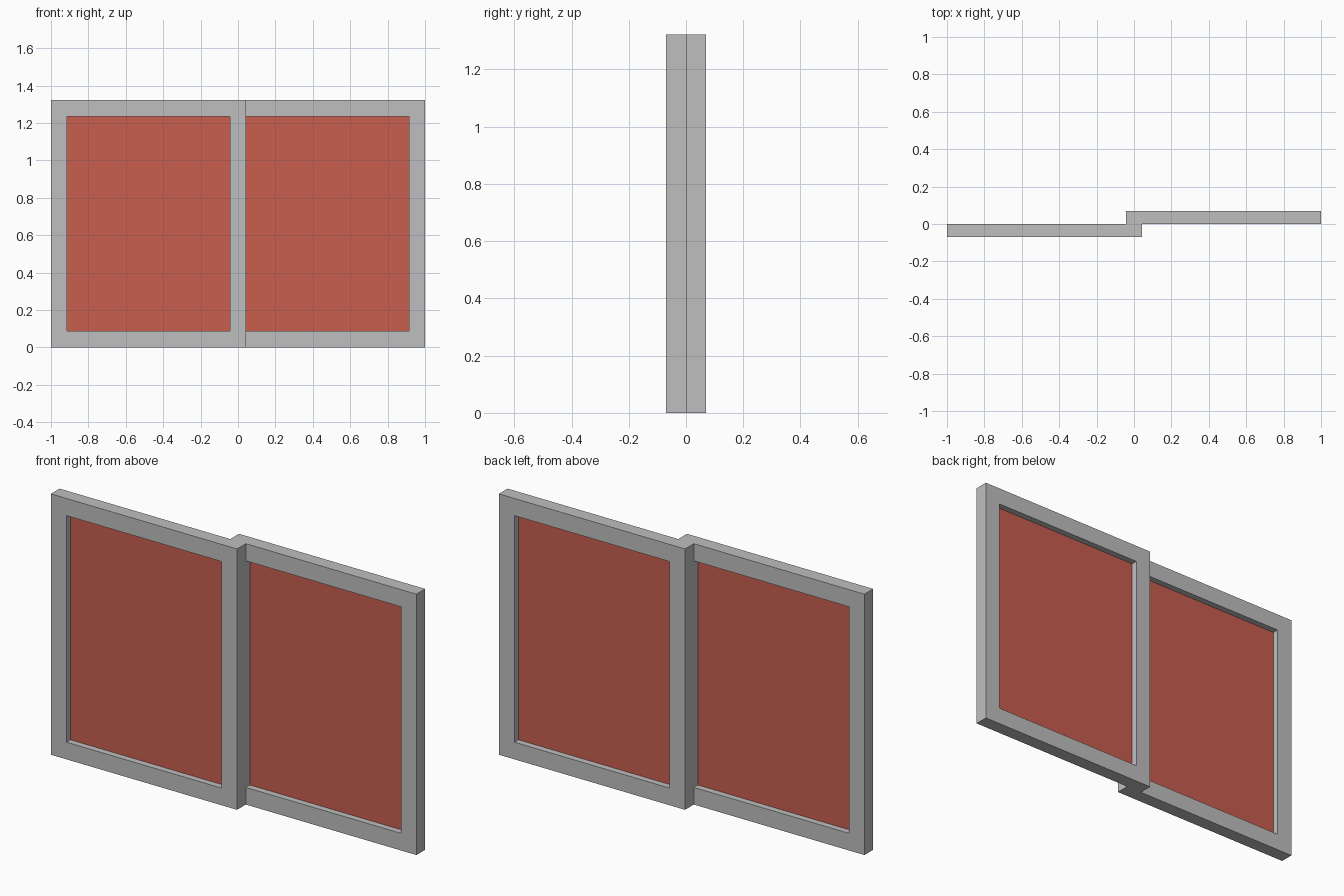
import bpy, bmesh

if "Cube" in bpy.data.objects:
    bpy.data.objects.remove(bpy.data.objects["Cube"])

W, H, D, B = 1.0435, 1.322, 0.07, 0.087   # sash width, height, depth, border


def material(name, rgb):
    m = bpy.data.materials.new(name)
    m.diffuse_color = (*rgb, 1)
    m.use_nodes = True
    m.node_tree.nodes["Principled BSDF"].inputs["Base Color"].default_value = m.diffuse_color
    return m


grey = material("frame_grey", (0.52, 0.52, 0.52))
red = material("pane_red", (0.58, 0.112, 0.08))


def finish(bm, name, mat):
    bmesh.ops.recalc_face_normals(bm, faces=bm.faces)
    me = bpy.data.meshes.new(name)
    bm.to_mesh(me)
    bm.free()
    me.materials.append(mat)
    ob = bpy.data.objects.new(name, me)
    bpy.context.collection.objects.link(ob)
    return ob


def sash_frame(name, x0, y0):
    # mitred rectangular ring: four section rectangles joined in a loop
    bm = bmesh.new()
    rings = []
    for sx, sz in ((0, 0), (1, 0), (1, 1), (0, 1)):
        ring = []
        for inset, y in ((0, y0), (B, y0), (B, y0 + D), (0, y0 + D)):
            x = x0 + (W - inset if sx else inset)
            z = H - inset if sz else inset
            ring.append(bm.verts.new((x, y, z)))
        rings.append(ring)
    for i in range(4):
        a, b = rings[i], rings[(i + 1) % 4]
        for j in range(4):
            k = (j + 1) % 4
            bm.faces.new((a[j], b[j], b[k], a[k]))
    return finish(bm, name, grey)


def pane(name, x0, y0):
    # thin plate in the middle of the frame depth
    bm = bmesh.new()
    bmesh.ops.create_cube(bm, size=1)
    bmesh.ops.scale(bm, vec=(W - 2 * B, 0.006, H - 2 * B), verts=bm.verts)
    bmesh.ops.translate(bm, vec=(x0 + W / 2, y0 + D / 2, H / 2), verts=bm.verts)
    return finish(bm, name, red)


# front sash on the left, rear sash on the right, overlapping at the centre
for side, x0, y0 in (("front_left", -1, -D), ("back_right", 1 - W, 0)):
    sash_frame(side + "_sash_frame", x0, y0)
    pane(side + "_pane", x0, y0)
